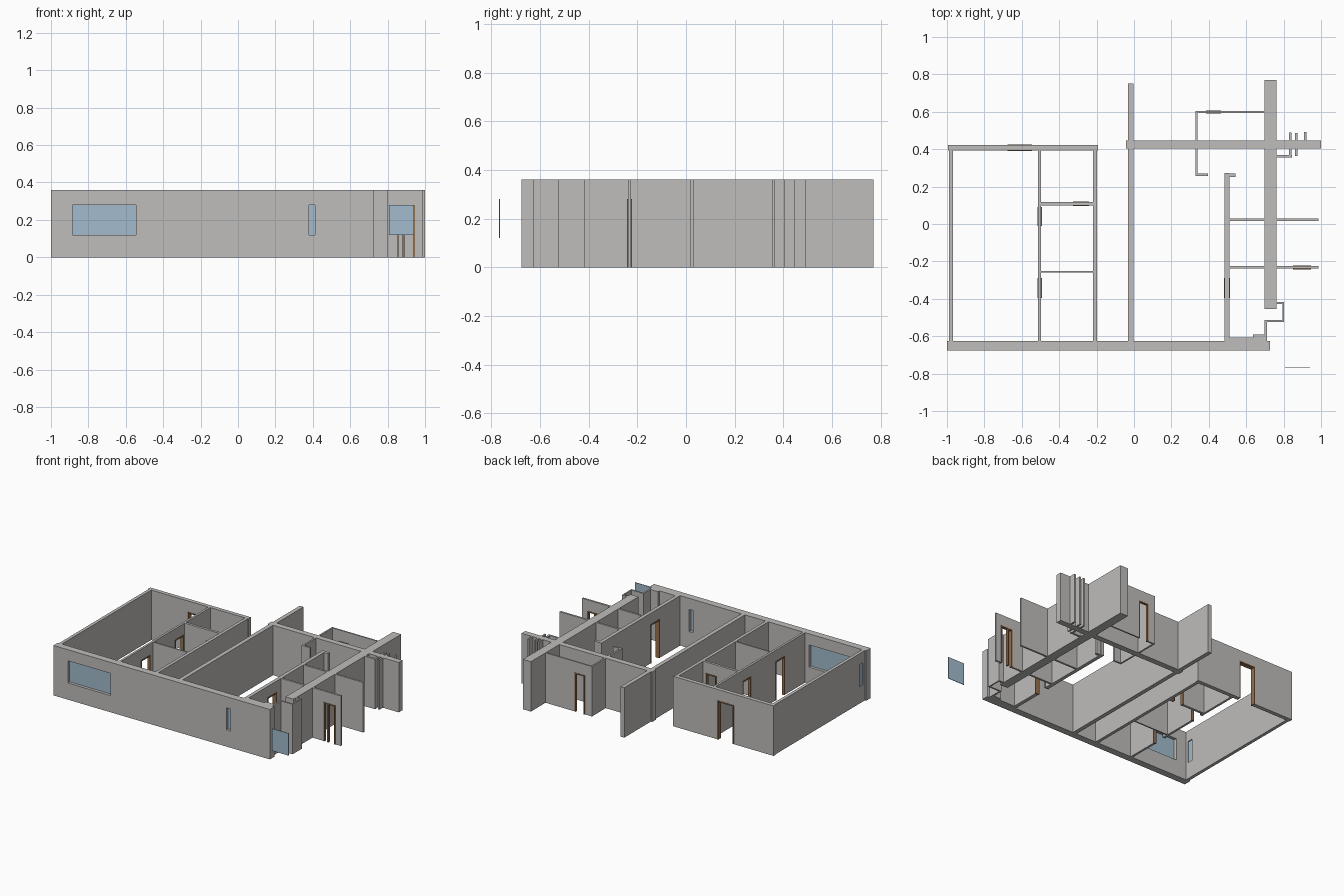
import bpy, bmesh
from mathutils import Vector

cube = bpy.data.objects.get("Cube")
if cube:
    bpy.data.objects.remove(cube, do_unlink=True)

H = 0.36            # wall height
DOOR = 0.28         # door head height
SILL = 0.12         # window sill height


def material(name, rgb):
    m = bpy.data.materials.new(name)
    m.use_nodes = True
    m.diffuse_color = (*rgb, 1)
    m.node_tree.nodes["Principled BSDF"].inputs["Base Color"].default_value = (*rgb, 1)
    return m


GREY = material("wall grey", (0.52, 0.51, 0.50))
GLASS = material("window blue", (0.36, 0.50, 0.61))
WOOD = material("door frame brown", (0.30, 0.16, 0.07))


def add_object(name, bm, mat):
    bmesh.ops.recalc_face_normals(bm, faces=bm.faces)
    mesh = bpy.data.meshes.new(name)
    bm.to_mesh(mesh)
    bm.free()
    mesh.materials.append(mat)
    ob = bpy.data.objects.new(name, mesh)
    bpy.context.collection.objects.link(ob)
    return ob


def panel(name, x0, x1, y0, y1, holes=(), mat=GREY, z0=0, z1=H, along=None):
    """Upright slab; each hole is (start, end, bottom, top) along its length."""
    along = along or ("x" if x1 - x0 > y1 - y0 else "y")
    a, b = (x0, x1) if along == "x" else (y0, y1)
    us = sorted({a, b, *[h[0] for h in holes], *[h[1] for h in holes]})
    zs = sorted({z0, z1, *[h[2] for h in holes], *[h[3] for h in holes]})
    bm = bmesh.new()
    for u, v in zip(us, us[1:]):
        for s, t in zip(zs, zs[1:]):
            cu, cz = (u + v) / 2, (s + t) / 2
            if any(h[0] < cu < h[1] and h[2] < cz < h[3] for h in holes):
                continue
            ring = [(u, s), (v, s), (v, t), (u, t)]
            bm.faces.new([bm.verts.new((p, y0, q) if along == "x" else (x0, p, q))
                          for p, q in ring])
    bmesh.ops.remove_doubles(bm, verts=bm.verts, dist=1e-5)
    # give the flat elevation its thickness
    new = bmesh.ops.extrude_face_region(bm, geom=bm.faces[:])
    step = Vector((0, y1 - y0, 0)) if along == "x" else Vector((x1 - x0, 0, 0))
    bmesh.ops.translate(bm, vec=step,
                        verts=[g for g in new["geom"] if isinstance(g, bmesh.types.BMVert)])
    bmesh.ops.dissolve_limit(bm, angle_limit=0.01, verts=bm.verts, edges=bm.edges)
    return add_object(name, bm, mat)


def wall(name, x0, x1, y0, y1, doors=(), windows=()):
    """Wall with framed door openings and glazed windows."""
    along_x = x1 - x0 > y1 - y0
    holes = [(a, b, 0, DOOR) for a, b in doors] + [(a, b, SILL, DOOR) for a, b in windows]
    panel(name, x0, x1, y0, y1, holes)
    lip, t = 0.003, 0.008
    for i, (a, b) in enumerate(doors):
        frame_hole = [(a + t, b - t, 0, DOOR - t)]
        box = (a, b, y0 - lip, y1 + lip) if along_x else (x0 - lip, x1 + lip, a, b)
        panel(f"{name}_door_frame_{i + 1}", *box, frame_hole, WOOD, 0, DOOR,
              "x" if along_x else "y")
    for i, (a, b) in enumerate(windows):
        c = (y0 + y1) / 2 if along_x else (x0 + x1) / 2
        box = (a, b, c - t / 2, c + t / 2) if along_x else (c - t / 2, c + t / 2, a, b)
        panel(f"{name}_window_{i + 1}", *box, (), GLASS, SILL, DOOR)


# Main shell
wall("front_wall", -1, 0.727, -0.675, -0.625, windows=[(-0.885, -0.545), (0.38, 0.412)])
wall("right_outer_wall", -0.99, -0.967, -0.625, 0.395, windows=[(-0.605, -0.565)])
wall("back_wall", -0.995, -0.193, 0.393, 0.422, doors=[(-0.677, -0.545)])

# Small rooms beside the large hall
wall("hall_wall", -0.512, -0.496, -0.625, 0.393, doors=[(-0.395, -0.29), (-0.01, 0.09)])
wall("corridor_wall", -0.22, -0.197, -0.625, 0.393)
wall("back_room_divider", -0.496, -0.22, 0.1, 0.118, doors=[(-0.325, -0.24)])
wall("front_room_divider", -0.496, -0.22, -0.26, -0.25)

# Long party walls
wall("central_wall", -0.033, -0.003, -0.625, 0.75)
wall("cross_wall", -0.043, 1.0, 0.404, 0.446)
wall("thick_spine_wall", 0.698, 0.762, -0.455, 0.77)

# Entrance room at the back
wall("entrance_side_wall", 0.328, 0.34, 0.257, 0.604)
wall("entrance_return", 0.328, 0.395, 0.257, 0.27)
wall("entrance_back_wall", 0.34, 0.698, 0.593, 0.603, doors=[(0.385, 0.465)])

# Rooms on the left side
wall("left_corridor_wall", 0.485, 0.511, -0.625, 0.272, doors=[(-0.395, -0.29)])
wall("left_corridor_return", 0.511, 0.543, 0.25, 0.27)
wall("left_room_divider_back", 0.511, 0.987, 0.016, 0.03)
wall("left_room_divider_front", 0.511, 0.987, -0.239, -0.225, doors=[(0.85, 0.945)])
panel("inner_door_post", 0.88, 0.89, -0.242, -0.222, (), WOOD, 0, DOOR)

# Stepped bay at the front left corner
wall("bay_inner_lining", 0.511, 0.64, -0.625, -0.608)
wall("bay_step", 0.637, 0.71, -0.625, -0.592)
wall("bay_side", 0.698, 0.71, -0.6, -0.515)
wall("bay_front", 0.698, 0.803, -0.525, -0.514)
wall("bay_outer", 0.794, 0.803, -0.525, -0.416)
wall("bay_back", 0.762, 0.803, -0.428, -0.416)

# Closet partitions at the back left
wall("closet_front", 0.762, 0.845, 0.355, 0.37)
for i, (x, y0, y1) in enumerate([(0.83, 0.37, 0.49), (0.861, 0.364, 0.487), (0.909, 0.44, 0.492)]):
    wall(f"closet_partition_{i + 1}", x, x + 0.012, y0, y1)

# Free standing window pane
panel("detached_window", 0.808, 0.942, -0.768, -0.764, (), GLASS, SILL, DOOR)
